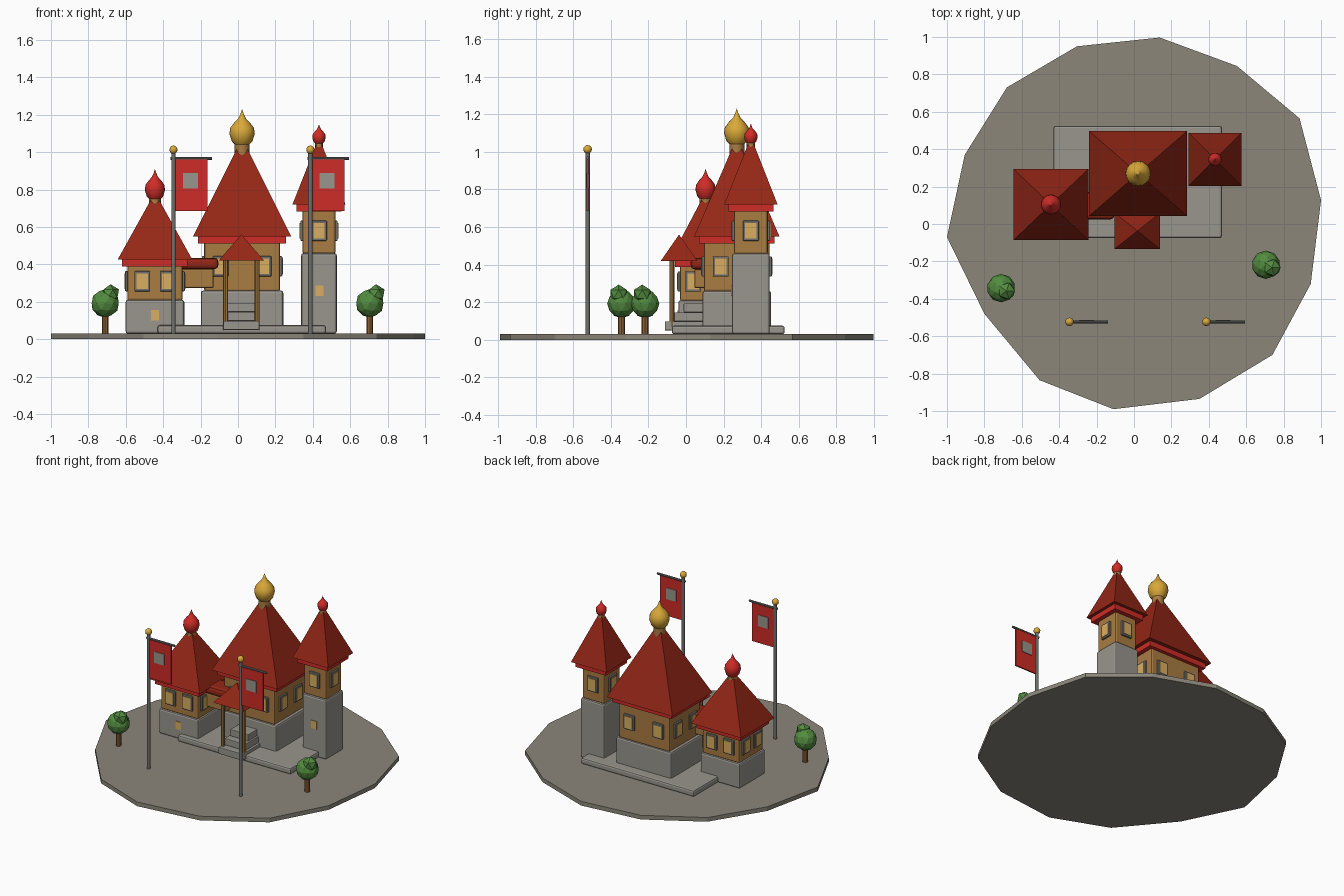
import bpy, bmesh, math
from mathutils import Vector, Matrix

if "Cube" in bpy.data.objects:
    bpy.data.objects.remove(bpy.data.objects["Cube"])


def mat(name, r, g, b):
    m = bpy.data.materials.new(name)
    m.diffuse_color = (r, g, b, 1)
    m.use_nodes = True
    m.node_tree.nodes["Principled BSDF"].inputs["Base Color"].default_value = m.diffuse_color
    return m


GROUND = mat("ground_grey", 0.26, 0.24, 0.195)
STONE = mat("stone_grey", 0.32, 0.30, 0.27)
WOOD = mat("timber_brown", 0.40, 0.20, 0.055)
BARK = mat("bark_brown", 0.26, 0.12, 0.035)
ROOF = mat("roof_dark_red", 0.30, 0.02, 0.008)
RED = mat("bright_red", 0.62, 0.025, 0.02)
GOLD = mat("gold", 0.70, 0.40, 0.04)
PANE = mat("pane_yellow", 0.70, 0.43, 0.12)
METAL = mat("metal_grey", 0.16, 0.16, 0.155)
LEAF = mat("leaf_green", 0.085, 0.26, 0.05)


def finish(name, bm, m, bevel=0.0, smooth=False):
    bmesh.ops.recalc_face_normals(bm, faces=bm.faces)
    me = bpy.data.meshes.new(name)
    bm.to_mesh(me)
    bm.free()
    me.materials.append(m)
    ob = bpy.data.objects.new(name, me)
    bpy.context.collection.objects.link(ob)
    if bevel:
        b = ob.modifiers.new("bevel", 'BEVEL')
        b.width, b.segments = bevel, 2
    if smooth:
        bpy.context.view_layer.objects.active = ob
        ob.select_set(True)
        bpy.ops.object.shade_smooth_by_angle(angle=math.radians(40))
        ob.select_set(False)
    return ob


def box(name, m, x0, x1, y0, y1, z0, z1, bevel=0.0):
    bm = bmesh.new()
    c = Vector(((x0 + x1) / 2, (y0 + y1) / 2, (z0 + z1) / 2))
    bmesh.ops.create_cube(bm, size=1, matrix=Matrix.Translation(c) @
                          Matrix.Diagonal((x1 - x0, y1 - y0, z1 - z0, 1)))
    return finish(name, bm, m, bevel)


def cbox(name, m, c, hx, hy, z0, z1, bevel=0.0):
    return box(name, m, c[0] - hx, c[0] + hx, c[1] - hy, c[1] + hy, z0, z1, bevel)


def rod(name, m, a, b, r, n=10):
    a, b = Vector(a), Vector(b)
    d = b - a
    bm = bmesh.new()
    bmesh.ops.create_cone(bm, cap_ends=True, segments=n, radius1=r, radius2=r, depth=d.length,
                          matrix=Matrix.Translation((a + b) / 2) @
                          d.to_track_quat('Z', 'Y').to_matrix().to_4x4())
    return finish(name, bm, m, smooth=True)


def pyramid(name, m, c, hx, hy, z0, z1):
    bm = bmesh.new()
    base = [bm.verts.new((c[0] + sx * hx, c[1] + sy * hy, z0))
            for sx, sy in ((-1, -1), (1, -1), (1, 1), (-1, 1))]
    top = bm.verts.new((c[0], c[1], z1))
    bm.faces.new(base)
    for i in range(4):
        bm.faces.new((base[i], base[(i + 1) % 4], top))
    return finish(name, bm, m)


def onion(name, m, c, z, r, h):
    # turned bulb with a drawn-out tip, r = widest radius, h = total height
    prof = [(0.4, 0), (0.8, 0.13), (1, 0.34), (0.93, 0.5), (0.62, 0.64), (0.3, 0.75), (0.13, 0.87)]
    n = 16
    bm = bmesh.new()
    rings = [[bm.verts.new((c[0] + r * p * math.cos(2 * math.pi * i / n),
                            c[1] + r * p * math.sin(2 * math.pi * i / n), z + h * q))
              for i in range(n)] for p, q in prof]
    tip = bm.verts.new((c[0], c[1], z + h))
    bm.faces.new(rings[0])
    for a, b in zip(rings, rings[1:]):
        for i in range(n):
            j = (i + 1) % n
            bm.faces.new((a[i], a[j], b[j], b[i]))
    for i in range(n):
        bm.faces.new((rings[-1][i], rings[-1][(i + 1) % n], tip))
    return finish(name, bm, m, smooth=True)


def window(name, c, hx, hy, side, off, z):
    # side 0 front, 1 right, 2 back, 3 left
    d = hx if side % 2 else hy
    for part, m, w, h, t in (("frame", METAL, 0.042, 0.054, 0.012), ("pane", PANE, 0.03, 0.042, 0.016)):
        ob = box(f"{name}_{part}", m, off - w, off + w, -d - t, -d + 0.01, z - h, z + h,
                 0.005 if part == "frame" else 0)
        ob.data.transform(Matrix.Translation((c[0], c[1], 0)) @ Matrix.Rotation(side * math.pi / 2, 4, 'Z'))


def tower(name, c, stone, zs, wood, trim, roof, zr, apex, neck, bulb, offs, zw):
    cbox(name + "_stone_base", STONE, c, *stone, 0.03, zs, 0.012)
    cbox(name + "_timber_storey", WOOD, c, *wood, zs - 0.005, zr - 0.01, 0.012)
    cbox(name + "_eave_trim", RED, c, *trim, zr - 0.037, zr + 0.002)
    pyramid(name + "_roof", ROOF, c, *roof, zr, apex)
    r, z0, z1 = neck
    rod(name + "_neck", WOOD, (*c, z0), (*c, z1), r, 12)
    onion(name + "_onion_dome", bulb[0], c, *bulb[1:])
    for side in range(4):
        for off in offs[side % 2]:
            window(f"{name}_window", c, *wood, side, off, zw)


# Ground slab
outline = [(.137, .997), (.55, .845), (.885, .565), (1, .127), (.945, -.32), (.74, -.70), (.35, -.935),
           (-.11, -.99), (-.505, -.835), (-.80, -.48), (-1, -.07), (-.905, .37), (-.68, .73), (-.305, .95)]
bm = bmesh.new()
f = bm.faces.new([bm.verts.new((x, y, 0)) for x, y in outline])
ext = bmesh.ops.extrude_face_region(bm, geom=[f], use_keep_orig=True)
bmesh.ops.translate(bm, vec=(0, 0, 0.03), verts=[v for v in ext["geom"] if isinstance(v, bmesh.types.BMVert)])
finish("ground_slab", bm, GROUND)
box("plinth", STONE, -0.43, 0.47, -0.075, 0.525, 0.03, 0.075, 0.012)

# Hall and the two towers
tower("hall", (0.022, 0.27), (0.22, 0.182), 0.26, (0.203, 0.175), (0.235, 0.2), (0.262, 0.227),
      0.55, 1.075, (0.04, 0.9, 1.06), (GOLD, 1.03, 0.068, 0.2), ((-0.115, 0.115), (-0.085, 0.085)), 0.39)
tower("left_tower", (-0.444, 0.104), (0.157, 0.145), 0.21, (0.148, 0.136), (0.175, 0.163), (0.2, 0.19),
      0.425, 0.785, (0.032, 0.65, 0.77), (RED, 0.74, 0.054, 0.17), ((-0.068, 0.068), (-0.065, 0.065)), 0.31)
tower("right_tower", (0.433, 0.345), (0.095, 0.1), 0.46, (0.088, 0.09), (0.12, 0.12), (0.142, 0.142),
      0.72, 1.08, (0.022, 0.98, 1.06), (RED, 1.04, 0.036, 0.11), ((0,), (0,)), 0.58)

# Small lights in the stone
for x, y, z in ((-0.444, -0.041, 0.128), (0.435, 0.245, 0.26)):
    box("stone_window", PANE, x - 0.021, x + 0.021, y - 0.005, y + 0.003, z - 0.028, z + 0.028)

# Covered bridge between left tower and hall
box("bridge_walk", WOOD, -0.31, -0.13, 0.045, 0.15, 0.275, 0.375, 0.008)
box("bridge_roof", ROOF, -0.32, -0.105, 0.025, 0.17, 0.375, 0.435, 0.02)

# Porch and stairs
pc = (0.018, -0.037)
pyramid("porch_roof", ROOF, pc, 0.122, 0.097, 0.42, 0.56)
for s in (-1, 1):
    rod("porch_post", WOOD, (pc[0] + s * 0.084, -0.075, 0.05), (pc[0] + s * 0.084, -0.075, 0.425), 0.013, 8)
for i, w in enumerate((0.096, 0.082, 0.072)):
    box("step", STONE, pc[0] - w, pc[0] + w, -0.112 + 0.05 * i, 0.1, 0.05 + 0.048 * i, 0.098 + 0.048 * i, 0.004)

# Banners
for x in (-0.345, 0.387):
    y = -0.523
    rod("flag_pole", METAL, (x, y, 0.03), (x, y, 1.0), 0.012)
    rod("flag_crossbar", METAL, (x - 0.015, y, 0.967), (x + 0.207, y, 0.967), 0.008, 8)
    bm = bmesh.new()
    bmesh.ops.create_uvsphere(bm, u_segments=10, v_segments=6, radius=0.023,
                              matrix=Matrix.Translation((x, y, 1.013)))
    finish("pole_ball", bm, GOLD, smooth=True)
    box("flag_cloth", RED, x + 0.008, x + 0.182, y - 0.005, y + 0.005, 0.685, 0.96)
    for s in (-1, 1):
        box("flag_patch", STONE, x + 0.05, x + 0.13, y + s * 0.007 - 0.003, y + s * 0.007 + 0.003, 0.807, 0.888)

# Trees
for x, y, dx, dy in ((-0.71, -0.343, 0.028, -0.015), (0.705, -0.218, 0.033, -0.015)):
    rod("tree_trunk", BARK, (x, y, 0.03), (x, y, 0.15), 0.018, 8)
    for r, c in ((0.076, (x, y, 0.192)), (0.051, (x + dx, y + dy, 0.243))):
        bm = bmesh.new()
        bmesh.ops.create_icosphere(bm, subdivisions=1 if r < 0.06 else 2, radius=r,
                                   matrix=Matrix.Translation(c))
        finish("tree_crown", bm, LEAF)
